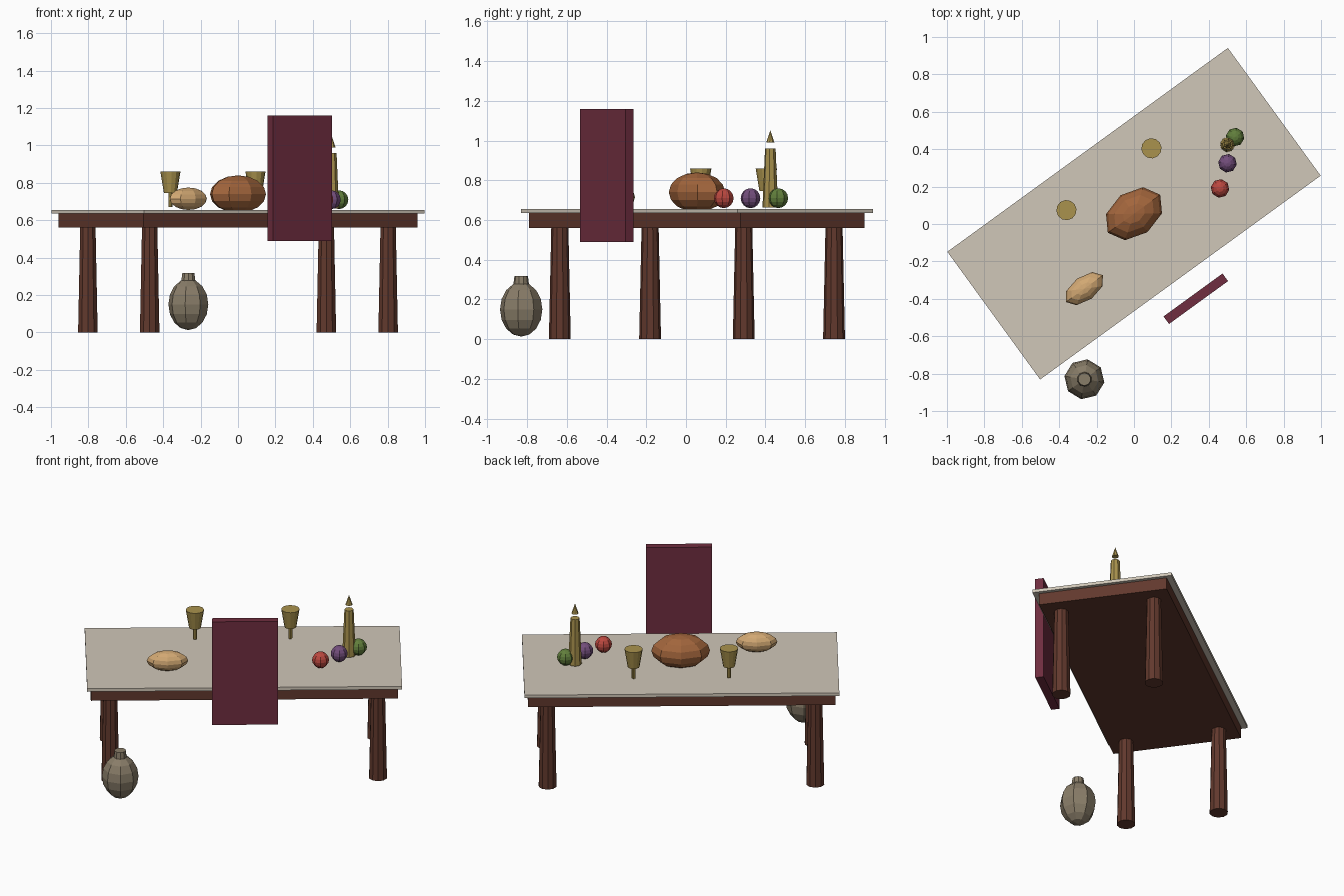
import bpy, math
from mathutils import Matrix

if "Cube" in bpy.data.objects:
    bpy.data.objects.remove(bpy.data.objects["Cube"])

# The whole set is turned 36 degrees; parts are placed in table coordinates
FRAME = Matrix.Translation((0, 0.055, 0)) @ Matrix.Rotation(math.radians(36), 4, 'Z')


def material(name, r, g, b):
    m = bpy.data.materials.new(name)
    m.diffuse_color = (r, g, b, 1)
    m.use_nodes = True
    m.node_tree.nodes["Principled BSDF"].inputs["Base Color"].default_value = m.diffuse_color
    return m


WOOD = material("dark wood", 0.12, 0.04, 0.026)
CLOTH = material("linen", 0.63, 0.57, 0.48)
VELVET = material("red velvet", 0.16, 0.027, 0.05)
GOLD = material("gold", 0.40, 0.29, 0.075)
CLAY = material("clay", 0.25, 0.205, 0.14)
ROAST = material("roast", 0.36, 0.13, 0.045)
CRUST = material("crust", 0.64, 0.39, 0.17)
RED = material("red fruit", 0.50, 0.065, 0.05)
PURPLE = material("purple fruit", 0.17, 0.075, 0.20)
GREEN = material("green fruit", 0.12, 0.21, 0.045)


def finish(name, mat, loc, scale=(1, 1, 1)):
    ob = bpy.context.object
    ob.name = name
    ob.data.materials.append(mat)
    ob.matrix_world = FRAME @ Matrix.Translation(loc) @ Matrix.Diagonal((*scale, 1))
    return ob


def box(name, mat, loc, size):
    bpy.ops.mesh.primitive_cube_add(size=1)
    return finish(name, mat, loc, size)


def ball(name, mat, loc, radii):
    bpy.ops.mesh.primitive_uv_sphere_add(segments=8, ring_count=8, radius=1)
    return finish(name, mat, loc, radii)


def cone(name, mat, x, y, z0, z1, r0, r1, sides=10):
    bpy.ops.mesh.primitive_cone_add(vertices=sides, radius1=r0, radius2=r1, depth=z1 - z0)
    return finish(name, mat, (x, y, (z0 + z1) / 2))


# Table
box("table_cloth", CLOTH, (0, 0, 0.645), (1.854, 0.844, 0.02))
box("table_top", WOOD, (0, 0, 0.5985), (1.81, 0.774, 0.077))
for sx in (-1, 1):
    for sy in (-1, 1):
        cone("table_leg", WOOD, sx * 0.788, sy * 0.281, 0, 0.565, 0.055, 0.043)

# Chair back
box("chair_back", VELVET, (0, -0.562, 0.825), (0.39, 0.05, 0.67))

# Food
ball("roast", ROAST, (0, 0, 0.74), (0.173, 0.122, 0.10))
ball("bread_loaf", CRUST, (-0.45, -0.168, 0.715), (0.122, 0.066, 0.06))
for name, mat, x, y in (("red_fruit", RED, 0.4515, -0.161),
                        ("purple_fruit", PURPLE, 0.563, -0.0755),
                        ("green_fruit", GREEN, 0.678, 0.014)):
    ball(name, mat, (x, y, 0.71), (0.05, 0.05, 0.05))

# Goblets
for x in (-0.281, 0.281):
    cone("goblet_bowl", GOLD, x, 0.228, 0.745, 0.86, 0.035, 0.054, 12)
    cone("goblet_stem", GOLD, x, 0.228, 0.67, 0.75, 0.011, 0.011, 8)

# Candle with floating flame
cone("candle", GOLD, 0.622, 0.005, 0.663, 0.96, 0.04, 0.027, 8)
cone("candle_flame", GOLD, 0.622, 0.005, 0.99, 1.053, 0.021, 0, 8)

# Jar on the floor
ball("jar_body", CLAY, (-0.735, -0.56, 0.15), (0.108, 0.108, 0.137))
cone("jar_neck", CLAY, -0.735, -0.56, 0.27, 0.318, 0.04, 0.034)
# base contact of the jar is slightly above the floor, as drawn
